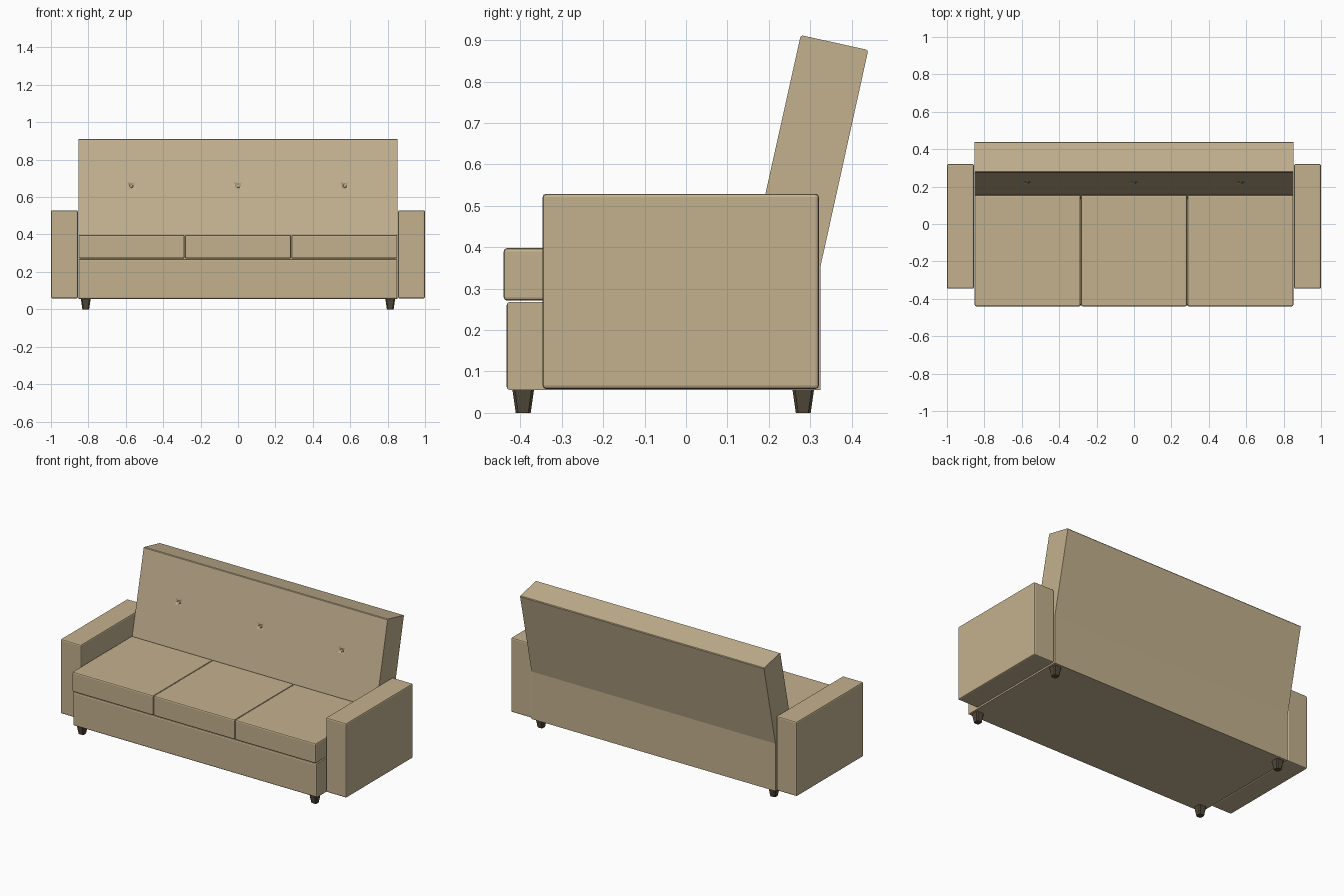
import bpy, bmesh, math
from mathutils import Vector, Matrix

if "Cube" in bpy.data.objects:
    bpy.data.objects.remove(bpy.data.objects["Cube"])


def material(name, col):
    m = bpy.data.materials.new(name)
    m.diffuse_color = (*col, 1)
    m.use_nodes = True
    m.node_tree.nodes["Principled BSDF"].inputs["Base Color"].default_value = m.diffuse_color
    return m


FABRIC = material("tan fabric", (0.55, 0.44, 0.275))
WOOD = material("dark wood", (0.085, 0.066, 0.042))


def finish(bm, name, mat):
    bmesh.ops.recalc_face_normals(bm, faces=bm.faces)
    me = bpy.data.meshes.new(name)
    bm.to_mesh(me)
    bm.free()
    me.materials.append(mat)
    ob = bpy.data.objects.new(name, me)
    bpy.context.collection.objects.link(ob)
    return ob


def box(name, lo, hi, bevel, mat=FABRIC, keep=lambda e: True, segs=2):
    lo, hi = Vector(lo), Vector(hi)
    bm = bmesh.new()
    bmesh.ops.create_cube(bm, size=1)
    for v in bm.verts:
        v.co = Vector([lo[i] + (v.co[i] + 0.5) * (hi[i] - lo[i]) for i in range(3)])
    edges = [e for e in bm.edges if keep(e)]
    bmesh.ops.bevel(bm, geom=edges, offset=bevel, segments=segs, profile=0.5, affect='EDGES')
    return finish(bm, name, mat)


W = 0.853   # half width between the arms

# base, rounded only at its front
box("base", (-W, -0.433, 0.055), (W, 0.2, 0.268), 0.008,
    keep=lambda e: all(v.co.y < 0 for v in e.verts))

# seat cushions
for i in (-1, 0, 1):
    c = i * 0.5687
    box("seat_cushion", (c - 0.2835, -0.44, 0.271), (c + 0.2835, 0.156, 0.398), 0.008)

# arms
for s in (-1, 1):
    a, b = sorted((s * 0.856, s))
    box("arm", (a, -0.346, 0.058), (b, 0.321, 0.529), 0.008)

# tilted backrest: side profile swept across the width
profile = [(0.2, 0.055), (0.325, 0.055), (0.325, 0.355), (0.44, 0.876),
           (0.277, 0.912), (0.132, 0.26), (0.2, 0.26)]
bm = bmesh.new()
face = bm.faces.new([bm.verts.new((-W, y, z)) for y, z in profile])
ext = bmesh.ops.extrude_face_region(bm, geom=[face])
bmesh.ops.translate(bm, vec=(2 * W, 0, 0),
                    verts=[g for g in ext['geom'] if isinstance(g, bmesh.types.BMVert)])
bmesh.ops.recalc_face_normals(bm, faces=bm.faces)
top = [e for e in bm.edges if all(v.co.z > 0.87 for v in e.verts)
       and abs(e.verts[0].co.x - e.verts[1].co.x) > 1]
bmesh.ops.bevel(bm, geom=top, offset=0.004, segments=1, affect='EDGES')

# cut lines around each tuft
up = Vector((0, 0.145, 0.652)).normalized()
inward = Vector((0, up.z, -up.y))
mid = Vector((0, 0.132, 0.26)) + up * (0.40 / up.z)
R = 0.021
TUFTS = (-0.57, 0, 0.57)


def cut(co, no):
    bmesh.ops.bisect_plane(bm, geom=bm.verts[:] + bm.edges[:] + bm.faces[:],
                           plane_co=co, plane_no=no, dist=1e-5)


for d in (-R, 0, R):
    cut(mid + up * d, up)
    for x in TUFTS:
        cut((x + d, 0, 0), (1, 0, 0))

# pinch each tuft into a four-pointed star and push its middle in
for v in bm.verts:
    off = v.co - mid
    if abs(off.dot(inward)) > 0.001 or abs(off.dot(up)) > R * 1.1:
        continue
    for x in TUFTS:
        dx, dz = v.co.x - x, off.dot(up)
        if abs(dx) > R * 1.1:
            continue
        r = math.hypot(dx, dz)
        if r < 0.001:
            v.co += inward * 0.014
        elif r < R * 1.2:
            v.co -= (Vector((1, 0, 0)) * dx + up * dz) * 0.35
        break
finish(bm, "backrest", FABRIC)

# small buttons in the tufts
for x in TUFTS:
    ob = box("tuft_button", (-0.009, -0.004, -0.009), (0.009, 0.008, 0.009), 0.002, segs=1)
    ob.data.transform(Matrix.Translation(mid + Vector((x, 0, 0)) + inward * 0.005)
                      @ Matrix.Rotation(-math.atan2(up.y, up.z), 4, 'X'))

# tapered legs with chamfered corners
for x in (-0.814, 0.814):
    for y in (-0.393, 0.283):
        bm = bmesh.new()
        bmesh.ops.create_cube(bm, size=1)
        for v in bm.verts:
            h = 0.026 if v.co.z > 0 else 0.018
            v.co = Vector((x + math.copysign(h, v.co.x), y + math.copysign(h, v.co.y),
                           0.056 if v.co.z > 0 else 0))
        posts = [e for e in bm.edges if abs(e.verts[0].co.z - e.verts[1].co.z) > 0.01]
        bmesh.ops.bevel(bm, geom=posts, offset=0.006, segments=1, affect='EDGES')
        finish(bm, "leg", WOOD)
